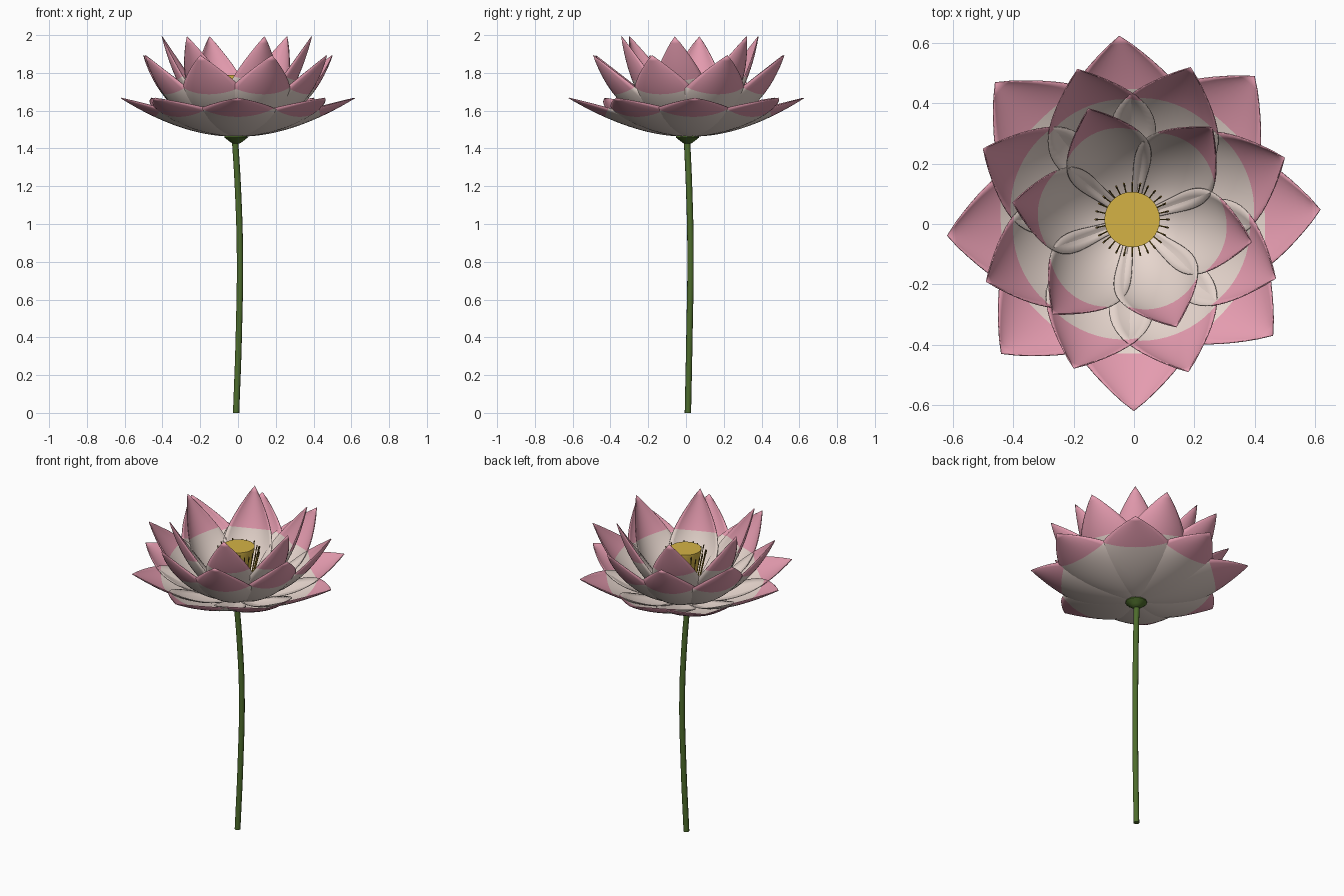
import bpy, bmesh, math
from mathutils import Vector

if "Cube" in bpy.data.objects:
    bpy.data.objects.remove(bpy.data.objects["Cube"])


def material(name, rgb):
    m = bpy.data.materials.new(name)
    m.diffuse_color = (*rgb, 1)
    m.use_nodes = True
    m.node_tree.nodes["Principled BSDF"].inputs["Base Color"].default_value = m.diffuse_color
    return m


CREAM = material("petal_cream", (0.83, 0.70, 0.64))
PINK = material("petal_pink", (0.78, 0.33, 0.43))
GREEN = material("stem_green", (0.075, 0.15, 0.025))
YELLOW = material("pod_yellow", (0.66, 0.45, 0.06))
GOLD = material("stamen_gold", (0.50, 0.33, 0.03))
BROWN = material("anther_brown", (0.16, 0.10, 0.02))

CX, CY = -0.006, 0.015   # flower axis


def make_object(name, bm, mats, angle=40):
    bmesh.ops.recalc_face_normals(bm, faces=bm.faces)
    me = bpy.data.meshes.new(name)
    bm.to_mesh(me)
    bm.free()
    for m in mats:
        me.materials.append(m)
    ob = bpy.data.objects.new(name, me)
    bpy.context.collection.objects.link(ob)
    bpy.context.view_layer.objects.active = ob
    ob.select_set(True)
    bpy.ops.object.shade_smooth_by_angle(angle=math.radians(angle))
    ob.select_set(False)
    return ob


def lathe(name, profile, mat, sides=32, x=CX, y=CY):
    """Closed turned shape from (radius, z) points."""
    bm = bmesh.new()
    rings = [[bm.verts.new((x + r * math.cos(2 * math.pi * i / sides),
                            y + r * math.sin(2 * math.pi * i / sides), z))
              for i in range(sides)] for r, z in profile]
    for a, b in zip(rings, rings[1:]):
        for i in range(sides):
            j = (i + 1) % sides
            bm.faces.new((a[i], a[j], b[j], b[i]))
    bm.faces.new(rings[0][::-1])
    bm.faces.new(rings[-1])
    return make_object(name, bm, [mat])


def petal(name, angle, p0, p1, p2, width, cup, split, rows=24, cols=12):
    """Cupped pointed petal swept along a quadratic (radius, z) curve."""
    a = math.radians(angle)
    out = Vector((math.cos(a), math.sin(a), 0))
    side = Vector((-math.sin(a), math.cos(a), 0))
    up = Vector((0, 0, 1))
    p0, p1, p2 = Vector(p0), Vector(p1), Vector(p2)
    # parameter rows, with one row exactly on the colour boundary
    low = round(rows * split)
    ts = [split * i / low for i in range(low)]
    ts += [split + (1 - split) * i / (rows - low) for i in range(rows - low + 1)]
    bm = bmesh.new()
    grid = []
    for t in ts[:-1]:
        p = p0 * (1 - t) ** 2 + p1 * 2 * t * (1 - t) + p2 * t * t
        d = ((p1 - p0) * (1 - t) + (p2 - p1) * t).normalized()
        normal = out * -d.y + up * d.x
        w = width * (math.sin(math.pi * t ** 1.15) ** 0.9 * (0.8 + 0.2 * t ** 0.3)
                     + 0.25 * (1 - t) ** 2)
        row = []
        for j in range(cols + 1):
            v = 2 * j / cols - 1
            row.append(bm.verts.new(Vector((CX, CY, 0)) + out * p.x + up * p.y
                                    + normal * (cup * w * v * v)
                                    + side * (w * v * (1 - 0.06 * v * v))))
        grid.append(row)
    tip = bm.verts.new(Vector((CX, CY, 0)) + out * p2.x + up * p2.y)
    for i in range(len(grid)):
        for j in range(cols):
            if i + 1 < len(grid):
                f = bm.faces.new((grid[i][j], grid[i][j + 1],
                                  grid[i + 1][j + 1], grid[i + 1][j]))
            else:
                f = bm.faces.new((grid[i][j], grid[i][j + 1], tip))
            f.material_index = 1 if ts[i] >= split - 1e-6 else 0
    ob = make_object(name, bm, [CREAM, PINK], 60)
    mod = ob.modifiers.new("thickness", "SOLIDIFY")
    mod.thickness = 0.004
    mod.offset = 0


# Three rings of petals: (angle, tip radius) pairs
outer = [(3, .625), (49.5, .625), (94, .61), (135, .643),
         (185, .616), (225.7, .622), (270.5, .635), (320.5, .605)]
middle = [(22, .545), (69, .54), (110, .53), (154.6, .547),
          (203, .526), (248.6, .53), (290.2, .538), (337.7, .514)]
inner = [(49, .405), (111.5, .395), (172, .40),
         (230, .41), (292.3, .385), (349.3, .403)]
for i, (a, r) in enumerate(outer):
    petal(f"outer_petal_{i + 1}", a, (.03, 1.465), (.30, 1.47), (r, 1.667), .235, .24, .71)
for i, (a, r) in enumerate(middle):
    petal(f"middle_petal_{i + 1}", a, (.03, 1.475), (.36, 1.52), (r, 1.893), .19, .33, .68)
for i, (a, r) in enumerate(inner):
    petal(f"inner_petal_{i + 1}", a, (.03, 1.48), (.28, 1.55), (r, 1.993), .15, .38, .70)

# Seed pod and green base under the petals
lathe("seed_pod", [(.045, 1.48), (.06, 1.58), (.082, 1.72), (.092, 1.775), (.092, 1.79)], YELLOW)
lathe("flower_base", [(.018, 1.425), (.035, 1.437), (.062, 1.458), (.06, 1.474), (.03, 1.485)],
      GREEN, 16, -.01, .008)


def rod(bm, a, b, r, mat_index, sides=6):
    """Thin rod between two points."""
    a, b = Vector(a), Vector(b)
    rot = (b - a).to_track_quat('Z', 'Y').to_matrix().to_4x4()
    rot.translation = (a + b) / 2
    made = bmesh.ops.create_cone(bm, cap_ends=True, segments=sides, radius1=r, radius2=r,
                                 depth=(b - a).length, matrix=rot)
    for f in {f for v in made["verts"] for f in v.link_faces}:
        f.material_index = mat_index


# Ring of stamens leaning outward round the pod
bm = bmesh.new()
count = 28
for i in range(count):
    a = 2 * math.pi * i / count
    c, s = math.cos(a), math.sin(a)
    top = 1.745 + 0.012 * math.sin(i * 2.4)
    rod(bm, (CX + .06 * c, CY + .06 * s, 1.485), (CX + .115 * c, CY + .115 * s, top), .0025, 0)
    rod(bm, (CX + .115 * c, CY + .115 * s, top),
        (CX + .122 * c, CY + .122 * s, top + .03), .0035, 1)
make_object("stamens", bm, [GOLD, BROWN])

# Gently bowed stem
cu = bpy.data.curves.new("stem", "CURVE")
cu.dimensions = "3D"
cu.bevel_depth = 0.017
cu.bevel_resolution = 3
cu.use_fill_caps = True
path = [(-.01, .01, 0), (.004, .018, .4), (.01, .024, .85), (-.001, .016, 1.2), (-.016, .005, 1.45)]
sp = cu.splines.new("BEZIER")
sp.bezier_points.add(len(path) - 1)
for bp, co in zip(sp.bezier_points, path):
    bp.co = co
    bp.handle_left_type = bp.handle_right_type = "AUTO"
cu.materials.append(GREEN)
bpy.context.collection.objects.link(bpy.data.objects.new("stem", cu))
